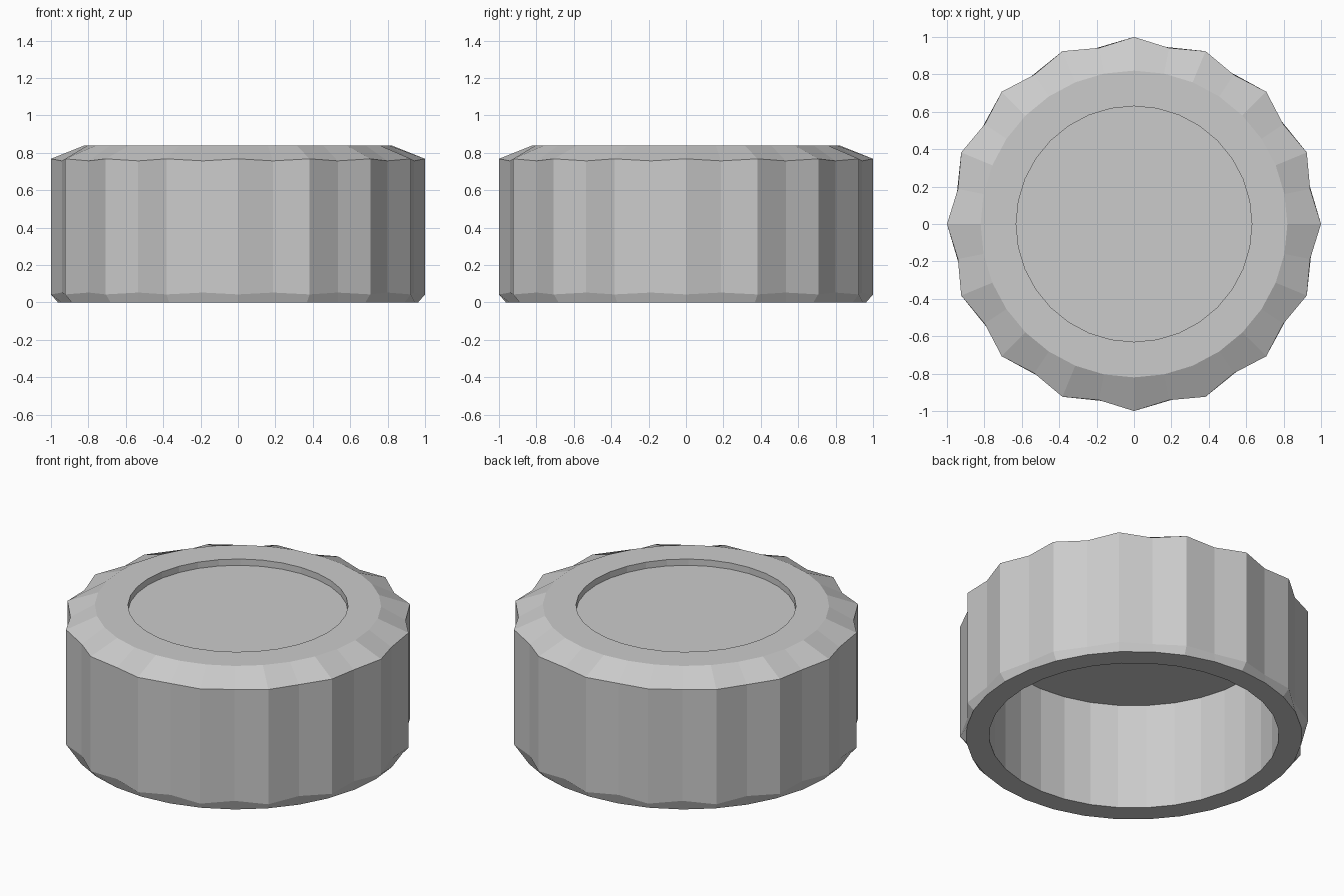
import bpy
import bmesh
from math import cos, sin, tau

if "Cube" in bpy.data.objects:
    bpy.data.objects.remove(bpy.data.objects["Cube"])

SEGMENTS = 32

# Each ring: (radius, z) on the ridges, then (radius, z) in the grooves
RINGS = [
    ((0.63, 0.80), (0.63, 0.80)),     # recessed top disc
    ((0.63, 0.84), (0.63, 0.84)),     # recess lip
    ((0.82, 0.84), (0.82, 0.84)),     # top rim
    ((1.00, 0.768), (0.96, 0.757)),   # fluted wall, top
    ((1.00, 0.043), (0.96, 0.053)),   # fluted wall, bottom
    ((0.963, 0.0), (0.963, 0.0)),     # bottom outer edge
    ((0.83, 0.0), (0.83, 0.0)),       # bottom inner edge
    ((0.83, 0.675), (0.83, 0.675)),   # inner ceiling
]


def add_ring(bm, ring):
    verts = []
    for i in range(SEGMENTS):
        r, z = ring[i % 2]
        a = tau * i / SEGMENTS
        verts.append(bm.verts.new((r * cos(a), r * sin(a), z)))
    return verts


# Hollow fluted cap, open underneath
bm = bmesh.new()
loops = [add_ring(bm, ring) for ring in RINGS]
for upper, lower in zip(loops, loops[1:]):
    for i in range(SEGMENTS):
        j = (i + 1) % SEGMENTS
        bm.faces.new((upper[i], lower[i], lower[j], upper[j]))

# Recess floor and inner ceiling
bm.faces.new(loops[0])
bm.faces.new(loops[-1][::-1])
bmesh.ops.recalc_face_normals(bm, faces=bm.faces)

mesh = bpy.data.meshes.new("bottle_cap")
bm.to_mesh(mesh)
bm.free()
cap = bpy.data.objects.new("bottle_cap", mesh)
bpy.context.collection.objects.link(cap)
